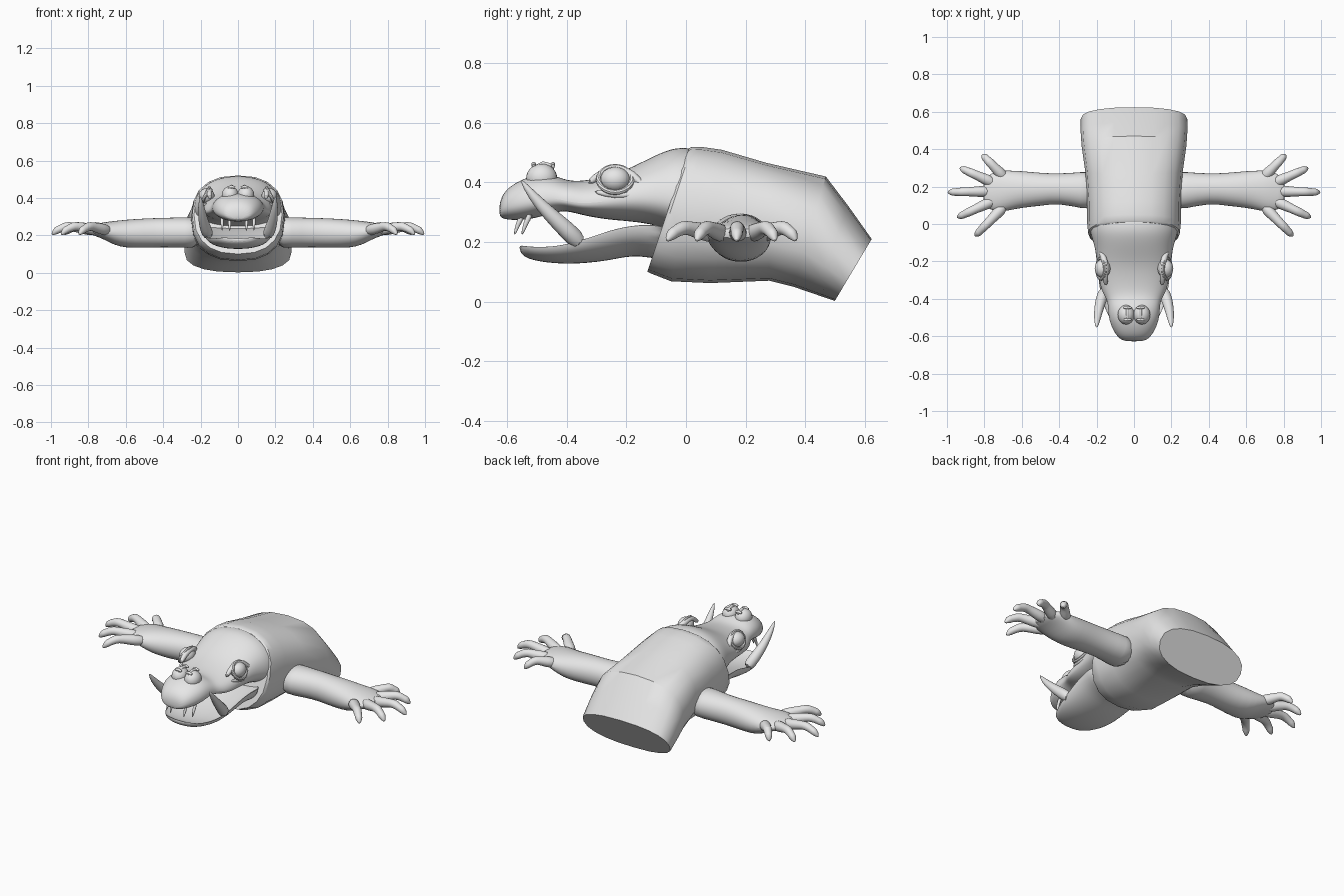
import bpy, bmesh, math
from mathutils import Vector, Matrix

cube = bpy.data.objects.get("Cube")
if cube:
    bpy.data.objects.remove(cube)

clay = bpy.data.materials.new("light_grey")
clay.use_nodes = True
clay.diffuse_color = (.8, .8, .8, 1)
clay.node_tree.nodes["Principled BSDF"].inputs["Base Color"].default_value = (.8, .8, .8, 1)


def finish(name, bm, mirror=False, subdivide=0, angle=40):
    """Turn a bmesh into a smooth shaded object, mirrored if it is a paired part."""
    bmesh.ops.recalc_face_normals(bm, faces=bm.faces)
    mesh = bpy.data.meshes.new(name)
    bm.to_mesh(mesh)
    bm.free()
    mesh.materials.append(clay)
    part = bpy.data.objects.new(name, mesh)
    bpy.context.collection.objects.link(part)
    bpy.ops.object.select_all(action='DESELECT')
    part.select_set(True)
    bpy.context.view_layer.objects.active = part
    bpy.ops.object.shade_smooth_by_angle(angle=math.radians(angle))
    if mirror:
        part.modifiers.new("Mirror", 'MIRROR').use_mirror_merge = False
    if subdivide:
        levels = part.modifiers.new("Subdivision", 'SUBSURF')
        levels.levels = levels.render_levels = subdivide
    return part


def skin(bm, rings):
    """Join rings of points with quads and cap both ends."""
    loops = [[bm.verts.new(p) for p in ring] for ring in rings]
    for a, b in zip(loops, loops[1:]):
        for i in range(len(a)):
            j = (i + 1) % len(a)
            bm.faces.new((a[i], a[j], b[j], b[i]))
    bm.faces.new(loops[0])
    bm.faces.new(loops[-1])


def section(half_width, up, down, power, sides):
    """Rounded cross-section; a negative height dishes that half inward."""
    for i in range(sides):
        a = math.tau * i / sides
        c, s = math.cos(a), math.sin(a)
        x = math.copysign(abs(s) ** (2 / power), s) * half_width
        k = math.copysign(abs(c) ** (2 / power), c)
        yield x, k * (up if k > 0 else down), k


def loft(name, rows, power=2.2, sides=20, **options):
    """Rows along y: y, z, half width, height above, depth below, lean."""
    bm = bmesh.new()
    skin(bm, [[(x, y + k * lean, z + h) for x, h, k in section(w, up, down, power, sides)]
              for y, z, w, up, down, lean in rows])
    return finish(name, bm, **options)


def tube(name, path, radii, sides=10, subdivide=1):
    """Tapered round limb through the path, paired left and right."""
    pts = [Vector(p) for p in path]
    rings = []
    for i, p in enumerate(pts):
        d = pts[min(i + 1, len(pts) - 1)] - pts[max(i - 1, 0)]
        q = d.to_track_quat('Z', 'Y')
        rings.append([p + q @ Vector((x, h, 0)) for x, h, k in
                      section(radii[i], radii[i], radii[i], 2, sides)])
    bm = bmesh.new()
    skin(bm, rings)
    return finish(name, bm, mirror=True, subdivide=subdivide)


def ball(name, centre, size, turn=0):
    bm = bmesh.new()
    place = (Matrix.Translation(centre) @ Matrix.Rotation(turn, 4, 'Z')
             @ Matrix.Diagonal((*size, 1)))
    bmesh.ops.create_uvsphere(bm, u_segments=24, v_segments=14, radius=1, matrix=place)
    return finish(name, bm, mirror=True)


# Torso, cut off flat behind the hips
loft("body", [
    (-.06, .31, .235, .205, .21, .07),
    (-.05, .31, .245, .21, .215, .07),
    (0, .294, .25, .226, .226, .05),
    (.1, .286, .25, .224, .224, .02),
    (.275, .268, .26, .198, .198, -.005),
    (.415, .235, .28, .185, .185, .055),
    (.488, .173, .285, .147, .147, .058),
    (.562, .106, .285, .104, .104, .062)], power=2.4, angle=35)

# Upper head with a blunt snout
loft("head", [
    (-.628, .305, .05, .025, .02, 0),
    (-.61, .32, .085, .055, .045, 0),
    (-.56, .33, .118, .078, .058, 0),
    (-.5, .34, .138, .09, .06, 0),
    (-.44, .345, .14, .08, .045, 0),
    (-.4, .335, .148, .072, .03, 0),
    (-.35, .325, .18, .08, .035, 0),
    (-.27, .335, .192, .085, .06, 0),
    (-.2, .345, .2, .098, .075, 0),
    (-.12, .35, .212, .135, .09, 0),
    (-.05, .34, .236, .177, .1, 0),
    (0, .33, .243, .19, .12, 0),
    (.06, .32, .235, .19, .13, 0)], subdivide=2)

# Dished lower jaw
loft("lower_jaw", [
    (-.56, .192, .07, -.004, .025, 0),
    (-.535, .187, .115, -.018, .046, 0),
    (-.45, .187, .16, -.032, .06, 0),
    (-.36, .208, .185, -.045, .083, 0),
    (-.25, .252, .197, -.065, .115, 0),
    (-.16, .268, .207, -.05, .108, 0),
    (-.04, .262, .222, -.01, .14, 0)], subdivide=2)

# Nostrils: raised mounds, each with a flanged ridge
ball("nostril_mound", (.042, -.485, .415), (.045, .052, .048))
tube("nostril_ridge", [(.034, -.515, .445), (.034, -.48, .462), (.034, -.442, .452)],
     [.009, .009, .009], subdivide=0)
for y in (-.512, -.447):
    tube("nostril_flange", [(.016, y, .455), (.034, y, .461), (.054, y, .455)],
         [.006, .008, .006], subdivide=0)

# Eyes with heavy lids
ball("eye", (.168, -.238, .41), (.042, .05, .042))
lid = []
for i in range(25):
    a = math.tau * i / 24
    lid.append((.176 - .022 * math.sin(a), -.238 + .056 * math.cos(a), .41 + .043 * math.sin(a)))
tube("eyelid", lid, [.009] * len(lid), sides=8, subdivide=0)
tube("brow", [(.15, -.33, .395), (.155, -.28, .435), (.15, -.23, .446),
              (.16, -.18, .428), (.185, -.14, .385)], [.012, .016, .018, .018, .01])
tube("cheek_fold", [(.17, -.31, .37), (.19, -.24, .355), (.19, -.17, .36)], [.008, .014, .008])

# Tusks and front teeth
tube("tusk", [(.155, -.35, .19), (.175, -.4, .24), (.19, -.46, .295),
              (.198, -.52, .36), (.2, -.555, .41)], [.034, .032, .026, .017, .004])
for x, y in ((.045, -.565), (.085, -.54)):
    tube("upper_tooth", [(x, y + .02, .3), (x, y, .26), (x, y - .012, .222)], [.011, .009, .003])

# Forelimb: arm, wrist and palm, running out along x
arm_rows = [
    (.2, .18, .215, .105, .085), (.28, .18, .215, .1, .083), (.4, .19, .215, .08, .08),
    (.5, .185, .212, .09, .08), (.6, .185, .208, .1, .077), (.66, .18, .212, .108, .066),
    (.72, .175, .225, .113, .046), (.77, .172, .229, .1, .03), (.81, .17, .23, .06, .022)]
bm = bmesh.new()
skin(bm, [[(x, y + w, z + h) for w, h, k in section(width, tall, tall, 2.1, 16)]
          for x, y, z, width, tall in arm_rows])
finish("arm", bm, mirror=True, subdivide=1)

# Splayed fingers, each with a knuckle and a curved claw
tips = [(.81, .37), (.93, .3), (.995, .17), (.945, .035), (.85, -.065)]
roots = [(.69, .245), (.74, .215), (.76, .175), (.74, .13), (.69, .1)]
shape = [(0, .225, .034), (.3, .236, .031), (.55, .247, .024), (.68, .249, .026),
         (.84, .232, .02), (.88, .228, .022), (.94, .217, .016), (1, .203, .005)]
for (tx, ty), (rx, ry) in zip(tips, roots):
    path = [(rx + (tx - rx) * t, ry + (ty - ry) * t, z) for t, z, r in shape]
    tube("finger", path, [r for t, z, r in shape])
